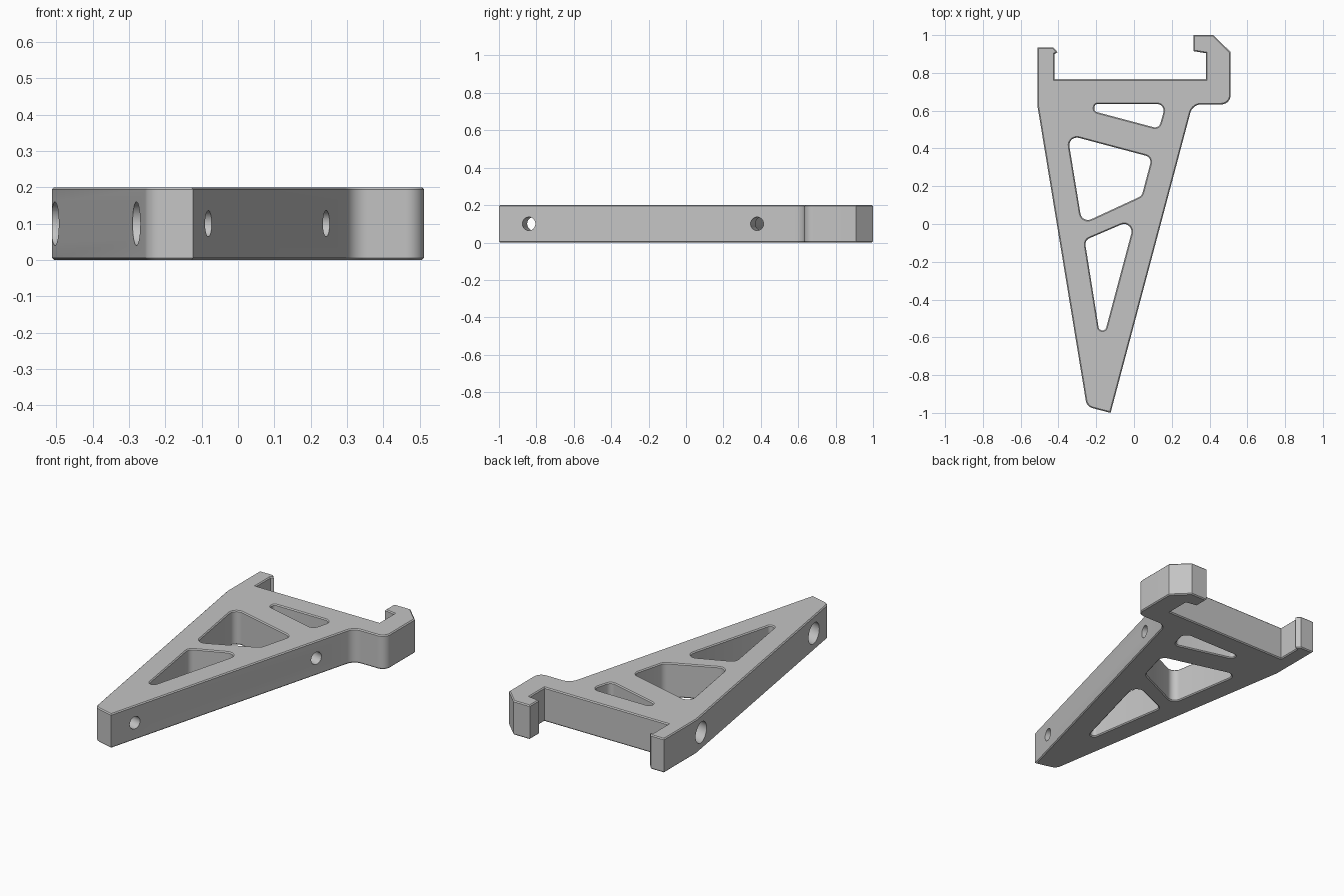
import bpy, bmesh, math
from mathutils import Vector, Matrix

if "Cube" in bpy.data.objects:
    bpy.data.objects.remove(bpy.data.objects["Cube"], do_unlink=True)

HEIGHT, CHAMFER = 0.2, 0.006

grey = bpy.data.materials.new("plain grey")
grey.use_nodes = True
grey.diffuse_color = (0.55, 0.55, 0.55, 1)
grey.node_tree.nodes["Principled BSDF"].inputs["Base Color"].default_value = grey.diffuse_color


def rounded(corners, steps=7):
    """Turn (x, y, radius) corners into a filleted outline."""
    pts = []
    for i, (x, y, r) in enumerate(corners):
        p = Vector((x, y))
        if not r:
            pts.append(p)
            continue
        a = (Vector(corners[i - 1][:2]) - p).normalized()
        b = (Vector(corners[(i + 1) % len(corners)][:2]) - p).normalized()
        half = a.angle(b) / 2
        centre = p + (a + b).normalized() * r / math.sin(half)
        start = p + a * r / math.tan(half) - centre
        end = p + b * r / math.tan(half) - centre
        sweep = start.angle_signed(end)
        for k in range(steps + 1):
            pts.append(centre + Matrix.Rotation(-sweep * k / steps, 2) @ start)
    return pts


def offset(pts, d):
    """Move a loop sideways by d with mitred corners (left of travel)."""
    out = []
    for i, p in enumerate(pts):
        a = (p - pts[i - 1]).normalized()
        b = (pts[(i + 1) % len(pts)] - p).normalized()
        na, nb = Vector((-a.y, a.x)), Vector((-b.y, b.x))
        out.append(p + (na + nb) * d / (1 + na.dot(nb)))
    return out


def skin(bm, rings):
    """Join successive rings of points with quads; return the end edge loops."""
    rows = [[bm.verts.new(p) for p in ring] for ring in rings]
    n = len(rows[0])
    for lo, hi in zip(rows, rows[1:]):
        for i in range(n):
            j = (i + 1) % n
            bm.faces.new((lo[i], lo[j], hi[j], hi[i]))
    return [[bm.edges.get((row[i - 1], row[i])) for i in range(n)]
            for row in (rows[0], rows[-1])]


def finish(bm, name):
    bmesh.ops.recalc_face_normals(bm, faces=bm.faces)
    mesh = bpy.data.meshes.new(name)
    bm.to_mesh(mesh)
    bm.free()
    mesh.materials.append(grey)
    obj = bpy.data.objects.new(name, mesh)
    bpy.context.collection.objects.link(obj)
    return obj


# Outer outline, clockwise from the tip, with the two clip hooks at the back
outline = [(-0.124, -1, 0), (-0.25, -0.967, 0.05), (-0.512, 0.63, 0),
           (-0.512, 0.934, 0), (-0.426, 0.934, 0), (-0.405, 0.91, 0),
           (-0.42, 0.9, 0), (-0.42, 0.767, 0), (0.381, 0.767, 0),
           (0.381, 0.904, 0), (0.314, 0.915, 0), (0.314, 1, 0),
           (0.42, 1, 0), (0.512, 0.91, 0), (0.512, 0.633, 0.05),
           (0.31, 0.633, 0.06)]
# Lightening windows, counter-clockwise
windows = [
    [(-0.21, 0.635, 0.018), (-0.21, 0.596, 0.018), (0.132, 0.505, 0.03), (0.168, 0.635, 0.035)],
    [(-0.352, 0.472, 0.04), (-0.275, 0.003, 0.04), (0.041, 0.149, 0.04), (0.095, 0.353, 0.035)],
    [(-0.261, -0.086, 0.035), (-0.185, -0.563, 0.02), (-0.151, -0.563, 0.02), (0.007, 0.029, 0.04)],
]

# Bracket plate with chamfered rims
bm = bmesh.new()
bottom, top = [], []
for corners in [outline] + windows:
    full = rounded(corners)
    inset = offset(full, -CHAMFER)
    levels = [(inset, 0), (full, CHAMFER), (full, HEIGHT - CHAMFER), (inset, HEIGHT)]
    ends = skin(bm, [[p.to_3d() + Vector((0, 0, z)) for p in loop] for loop, z in levels])
    bottom += ends[0]
    top += ends[1]
for cap, z in ((bottom, -1), (top, 1)):
    bmesh.ops.triangle_fill(bm, edges=cap, use_beauty=True, normal=(0, 0, z))
bracket = finish(bm, "bracket")

# Counterbored screw holes, square to the slanted right edge
axis = Vector((-1, 0.2655, 0)).normalized()
across = Vector((axis.y, -axis.x, 0))
up = Vector((0, 0, 1))
for y in (-0.84, 0.38):
    mouth = Vector((-0.124 + 0.2655 * (y + 1), y, HEIGHT / 2))
    bm = bmesh.new()
    rings = []
    for r, d in ((0.036, -0.05), (0.036, 0.1), (0.06, 0.1), (0.06, 0.95)):
        turn = [math.tau * k / 32 for k in range(32)]
        rings.append([mouth + axis * d + (across * math.cos(t) + up * math.sin(t)) * r
                      for t in turn])
    for cap in skin(bm, rings):
        bmesh.ops.contextual_create(bm, geom=cap)
    cutter = finish(bm, "screw_hole_cutter")
    cutter.hide_render = True
    mod = bracket.modifiers.new("screw hole", "BOOLEAN")
    mod.operation, mod.solver, mod.object = "DIFFERENCE", "EXACT", cutter
    bpy.context.view_layer.objects.active = bracket
    bpy.ops.object.modifier_apply(modifier=mod.name)
    bpy.data.objects.remove(cutter, do_unlink=True)

# Smooth fillets and bores, sharp rims
for obj in bpy.context.selected_objects:
    obj.select_set(False)
bracket.select_set(True)
bpy.context.view_layer.objects.active = bracket
bpy.ops.object.shade_smooth_by_angle(angle=math.radians(30))
